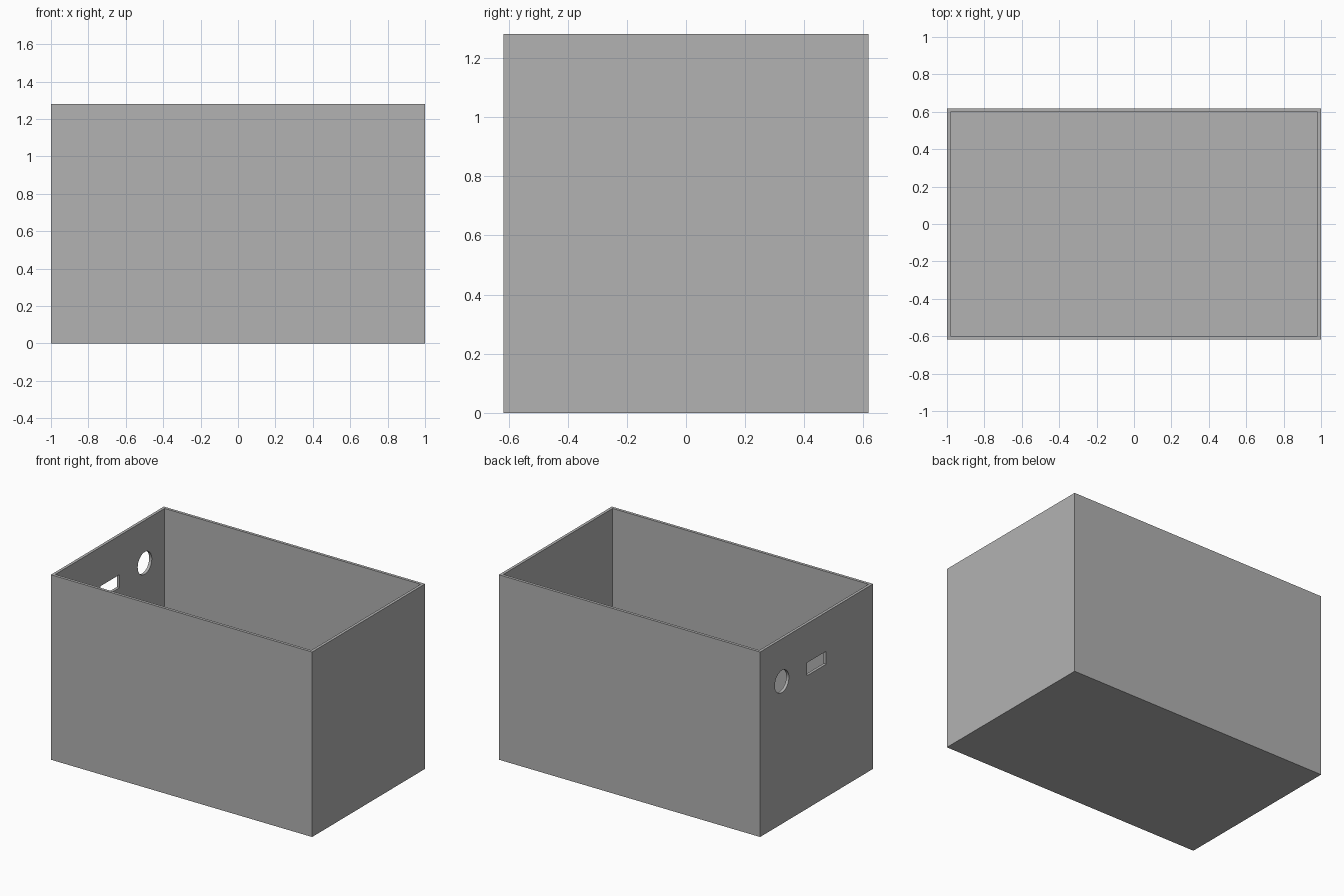
import bpy
import bmesh
from math import pi

cube = bpy.data.objects.get("Cube")
if cube:
    bpy.data.objects.remove(cube, do_unlink=True)

LENGTH, WIDTH, HEIGHT = 2.0, 1.235, 1.28
WALL = 0.02

# Single flat colour
grey = bpy.data.materials.new("light_grey")
grey.use_nodes = True
colour = (0.448, 0.448, 0.448, 1)
grey.diffuse_color = colour
grey.node_tree.nodes["Principled BSDF"].inputs["Base Color"].default_value = colour

# Open box: solid block whose top is inset and pushed down to the floor
bm = bmesh.new()
bmesh.ops.create_cube(bm, size=1)
bmesh.ops.scale(bm, vec=(LENGTH, WIDTH, HEIGHT), verts=bm.verts)
bmesh.ops.translate(bm, vec=(0, 0, HEIGHT / 2), verts=bm.verts)
bm.normal_update()
top = max(bm.faces, key=lambda f: f.calc_center_median().z)
bmesh.ops.inset_region(bm, faces=[top], thickness=WALL, use_even_offset=True)
hollow = bmesh.ops.extrude_face_region(bm, geom=[top])["geom"]
if top.is_valid:
    bmesh.ops.delete(bm, geom=[top], context="FACES_ONLY")
floor_verts = [v for v in hollow if isinstance(v, bmesh.types.BMVert)]
bmesh.ops.translate(bm, vec=(0, 0, WALL - HEIGHT), verts=floor_verts)
bmesh.ops.recalc_face_normals(bm, faces=bm.faces)
mesh = bpy.data.meshes.new("open_box")
bm.to_mesh(mesh)
bm.free()
mesh.materials.append(grey)
box = bpy.data.objects.new("open_box", mesh)
bpy.context.collection.objects.link(box)


def cut(cutter):
    """Subtract the cutter from the box, then remove it."""
    cutter.hide_render = True
    cutter.data.materials.append(grey)
    mod = box.modifiers.new("hole", "BOOLEAN")
    mod.operation = "DIFFERENCE"
    mod.solver = "EXACT"
    mod.object = cutter
    bpy.ops.object.select_all(action="DESELECT")
    bpy.context.view_layer.objects.active = box
    box.select_set(True)
    bpy.ops.object.modifier_apply(modifier=mod.name)
    bpy.data.objects.remove(cutter, do_unlink=True)


# Hand slot through the end wall
bpy.ops.mesh.primitive_cube_add(size=1, location=(-LENGTH / 2, 0, 0.965))
slot = bpy.context.object
slot.name = "hand_slot_cutter"
slot.scale = (0.2, 0.21, 0.09)
cut(slot)

# Round hole beside it
bpy.ops.mesh.primitive_cylinder_add(vertices=48, radius=0.077, depth=0.2,
                                    location=(-LENGTH / 2, 0.38, 0.985),
                                    rotation=(0, pi / 2, 0))
hole = bpy.context.object
hole.name = "round_hole_cutter"
cut(hole)

# Smooth the round hole only, keep the box edges crisp
bpy.ops.object.shade_smooth_by_angle(angle=pi / 6)
